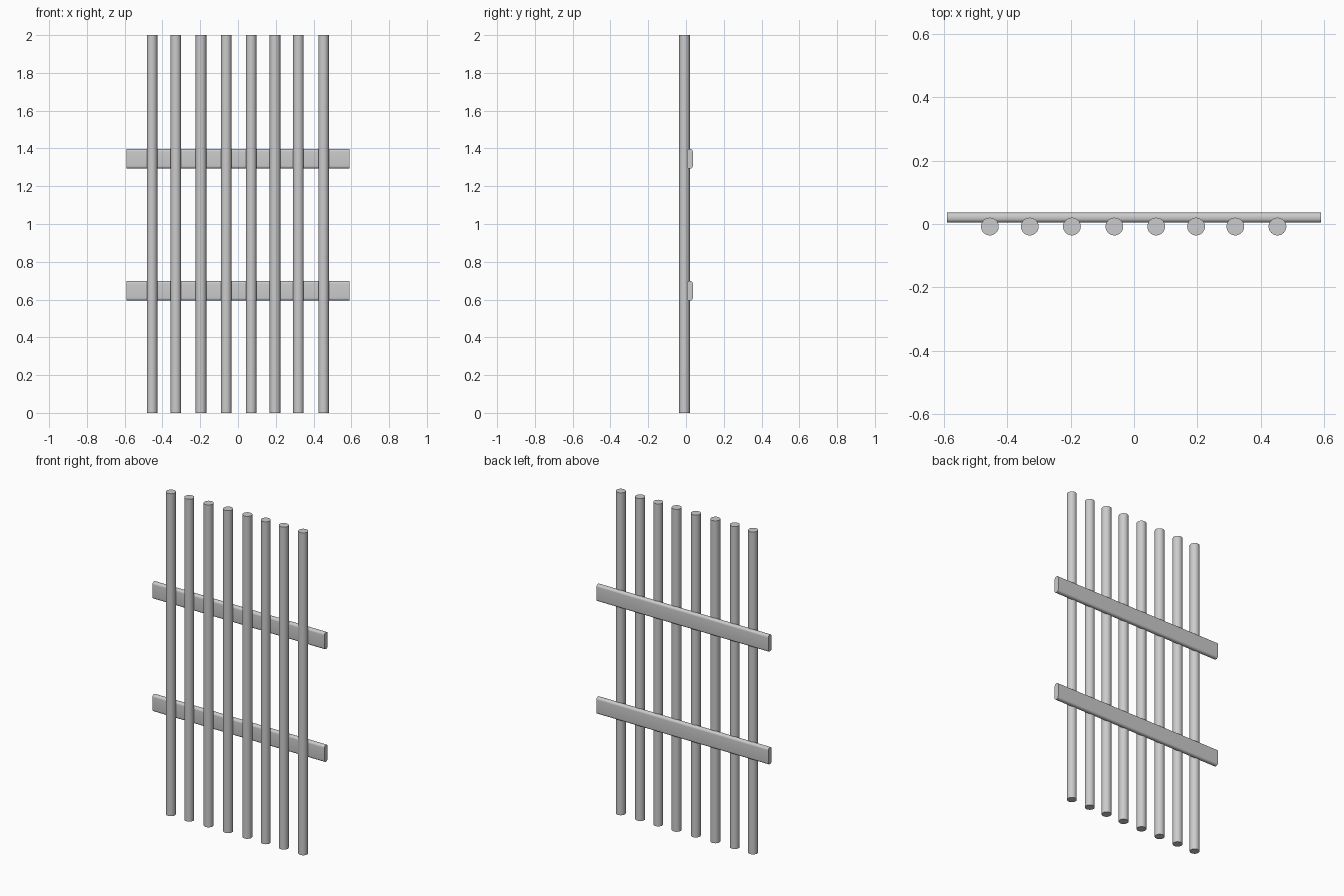
import bpy, bmesh

if "Cube" in bpy.data.objects:
    bpy.data.objects.remove(bpy.data.objects["Cube"])

POLE_X = [-0.455, -0.329, -0.196, -0.062, 0.070, 0.196, 0.320, 0.453]
POLE_R, POLE_Y, HEIGHT = 0.028, -0.008, 2.0
RAIL_LEN, RAIL_DEPTH, RAIL_HEIGHT, RAIL_Y = 1.18, 0.032, 0.104, 0.020


def smooth(obj):
    bpy.ops.object.select_all(action='DESELECT')
    obj.select_set(True)
    bpy.context.view_layer.objects.active = obj
    bpy.ops.object.shade_smooth_by_angle()


# Upright round poles
def pole(name, x):
    bpy.ops.mesh.primitive_cylinder_add(vertices=32, radius=POLE_R, depth=HEIGHT,
                                        location=(x, POLE_Y, HEIGHT / 2))
    obj = bpy.context.object
    obj.name = name
    smooth(obj)


# Horizontal rail: long edges rounded, ends cut flat
def rail(name, z):
    bm = bmesh.new()
    bmesh.ops.create_cube(bm, size=1)
    bmesh.ops.scale(bm, vec=(RAIL_LEN, RAIL_DEPTH, RAIL_HEIGHT), verts=bm.verts)
    long_edges = [e for e in bm.edges
                  if abs(e.verts[0].co.x - e.verts[1].co.x) > 0.5]
    bmesh.ops.bevel(bm, geom=long_edges, offset=0.014, segments=6,
                    profile=0.5, affect='EDGES')
    mesh = bpy.data.meshes.new(name)
    bm.to_mesh(mesh)
    bm.free()
    obj = bpy.data.objects.new(name, mesh)
    obj.location = (0, RAIL_Y, z)
    bpy.context.collection.objects.link(obj)
    smooth(obj)


for i, x in enumerate(POLE_X, 1):
    pole(f"pole_{i}", x)
rail("lower_rail", 0.646)
rail("upper_rail", 1.345)
